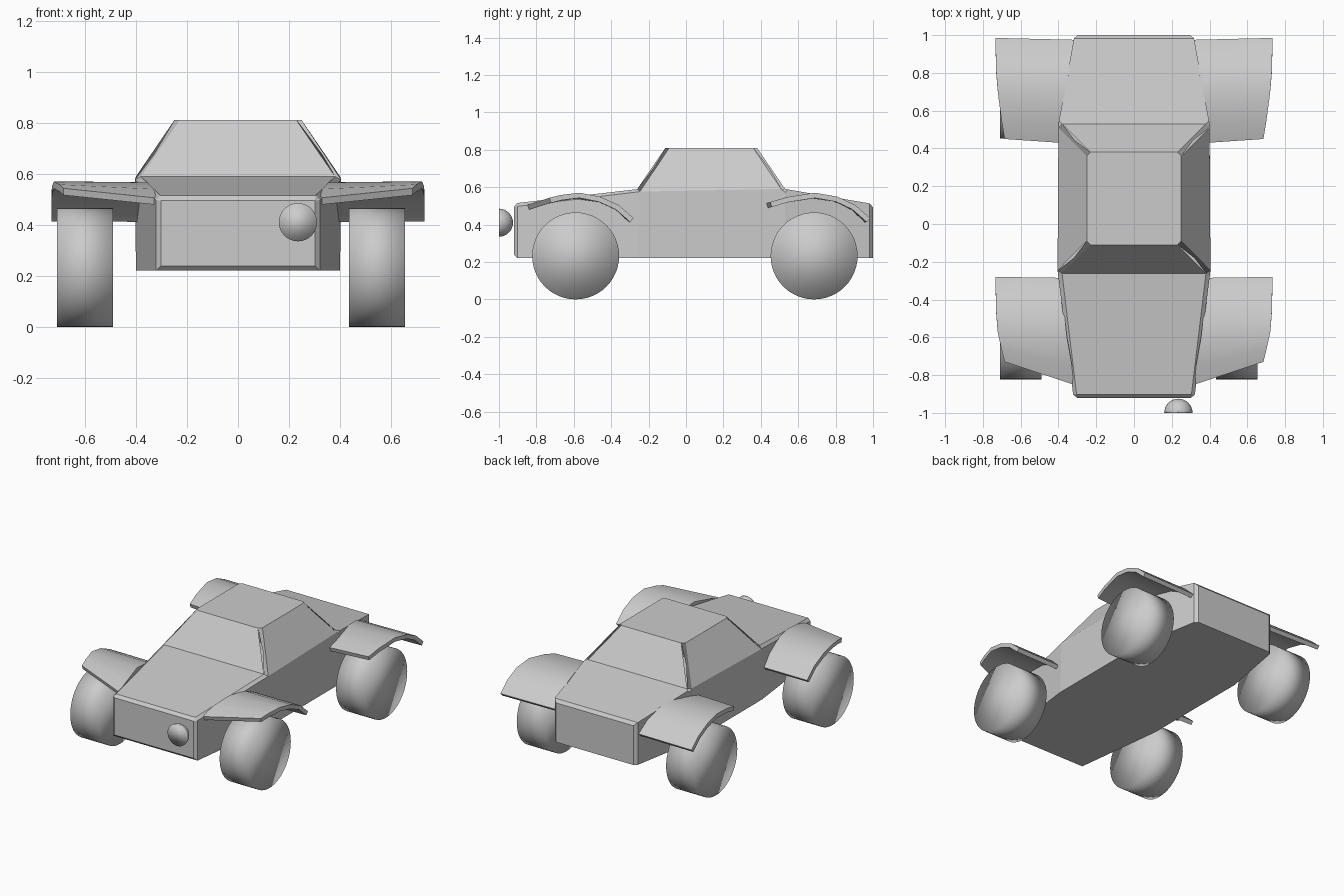
import bpy, bmesh, math
from mathutils import Matrix

if "Cube" in bpy.data.objects:
    bpy.data.objects.remove(bpy.data.objects["Cube"])


def finish(bm, name, smooth=False):
    bmesh.ops.recalc_face_normals(bm, faces=bm.faces[:])
    for f in bm.faces:
        f.smooth = smooth
    me = bpy.data.meshes.new(name)
    bm.to_mesh(me)
    bm.free()
    ob = bpy.data.objects.new(name, me)
    bpy.context.collection.objects.link(ob)
    return ob


# Body: four cross-section stations (y, half width, top z) plus a tapered cabin
stations = [(-0.92, 0.32, 0.513), (-0.26, 0.40, 0.59), (0.53, 0.40, 0.59), (1.0, 0.315, 0.51)]
bm = bmesh.new()
rings = []
for y, w, z in stations:
    rings.append([bm.verts.new(p) for p in
                  ((-w, y, 0.22), (w, y, 0.22), (w, y, z), (-w, y, z))])
for i in range(3):
    a, b = rings[i], rings[i + 1]
    for j in range(4):
        if i == 1 and j == 2:
            continue  # opening under the cabin
        k = (j + 1) % 4
        bm.faces.new((a[j], a[k], b[k], b[j]))
bm.faces.new(rings[0])
bm.faces.new(rings[3])
base = [rings[1][3], rings[1][2], rings[2][2], rings[2][3]]
roof = [bm.verts.new(p) for p in ((-0.25, -0.11, 0.81), (0.25, -0.11, 0.81),
                                  (0.25, 0.38, 0.81), (-0.25, 0.38, 0.81))]
for j in range(4):
    k = (j + 1) % 4
    bm.faces.new((base[j], base[k], roof[k], roof[j]))
bm.faces.new(roof)


# Chamfer the nose, tail, bonnet sides and cabin pillars
def chamfered(e):
    a, b = sorted((v.co for v in e.verts), key=lambda c: c.y)
    nose = b.y < -0.9
    tail = a.y > 0.9 and max(a.z, b.z) > 0.4
    bonnet = a.y < -0.9 and abs(b.y + 0.26) < 0.01 and min(a.z, b.z) > 0.4
    pillar = abs(abs(a.z - b.z) - 0.22) < 0.01 and a.x != b.x
    return nose or tail or bonnet or pillar


bmesh.ops.bevel(bm, geom=[e for e in bm.edges if chamfered(e)], offset=0.018,
                offset_type='OFFSET', segments=1, profile=0.5, affect='EDGES')
finish(bm, "car_body")


# Mudguards: (inner y, inner z, outer y, outer z, inner x, outer x)
front_guard = [(-0.85, 0.505, -0.73, 0.543, 0.32, 0.685), (-0.74, 0.54, -0.67, 0.558, 0.33, 0.70),
               (-0.60, 0.566, -0.57, 0.57, 0.355, 0.722), (-0.46, 0.547, -0.46, 0.549, 0.37, 0.73),
               (-0.36, 0.502, -0.36, 0.504, 0.38, 0.732), (-0.285, 0.432, -0.28, 0.434, 0.385, 0.732)]
rear_guard = [(0.43, 0.515, 0.45, 0.52, 0.39, 0.685), (0.53, 0.545, 0.54, 0.547, 0.39, 0.70),
              (0.68, 0.567, 0.69, 0.57, 0.37, 0.72), (0.80, 0.55, 0.81, 0.549, 0.345, 0.73),
              (0.90, 0.502, 0.905, 0.504, 0.325, 0.732), (0.975, 0.432, 0.985, 0.434, 0.31, 0.732)]


def mudguard(name, rows, side):
    bm = bmesh.new()
    layers = []
    for drop in (0, 0.028):
        grid = []
        for n, (iy, iz, oy, oz, ix, ox) in enumerate(rows):
            # lower skin is pushed inward along the local arc normal
            p, q = rows[max(n - 1, 0)], rows[min(n + 1, 5)]
            t = math.atan2(q[1] - p[1], q[0] - p[0])
            dy, dz = drop * math.sin(t), -drop * math.cos(t)
            grid.append((bm.verts.new((side * ix, iy + dy, iz + dz)),
                         bm.verts.new((side * ox, oy + dy, oz + dz))))
        layers.append(grid)
    top, low = layers
    for n in range(5):
        loop = lambda m: (top[m][0], top[m][1], low[m][1], low[m][0])
        a, b = loop(n), loop(n + 1)
        for j in range(4):
            k = (j + 1) % 4
            bm.faces.new((a[j], a[k], b[k], b[j]))
    for g in (0, 5):
        bm.faces.new((top[g][0], top[g][1], low[g][1], low[g][0]))
    ob = finish(bm, name, True)
    ob.data.set_sharp_from_angle(angle=math.radians(40))


# Wheels: smooth cylinders lying on x
def wheel(name, x, y):
    bm = bmesh.new()
    bmesh.ops.create_cone(bm, cap_ends=True, segments=48, radius1=0.2325, radius2=0.2325, depth=0.22,
                          matrix=Matrix.Translation((x, y, 0.2325)) @ Matrix.Rotation(math.pi / 2, 4, 'Y'))
    finish(bm, name, True)


for label, side, wx in (("left", -1, -0.60), ("right", 1, 0.545)):
    mudguard("front_mudguard_" + label, front_guard, side)
    mudguard("rear_mudguard_" + label, rear_guard, side)
    wheel("front_wheel_" + label, wx, -0.59)
    wheel("rear_wheel_" + label, wx, 0.685)

# Headlight: half ball with its flat lens facing forward
bm = bmesh.new()
bmesh.ops.create_uvsphere(bm, u_segments=32, v_segments=16, radius=0.075)
cut = bmesh.ops.bisect_plane(bm, geom=bm.verts[:] + bm.edges[:] + bm.faces[:], dist=1e-5,
                             plane_co=(0, 0, 0), plane_no=(0, -1, 0), clear_outer=True)
rim = [e for e in bm.edges if e.is_boundary]
bmesh.ops.holes_fill(bm, edges=rim, sides=0)
bmesh.ops.translate(bm, verts=bm.verts[:], vec=(0.235, -1.0, 0.41))
finish(bm, "headlight", True)
